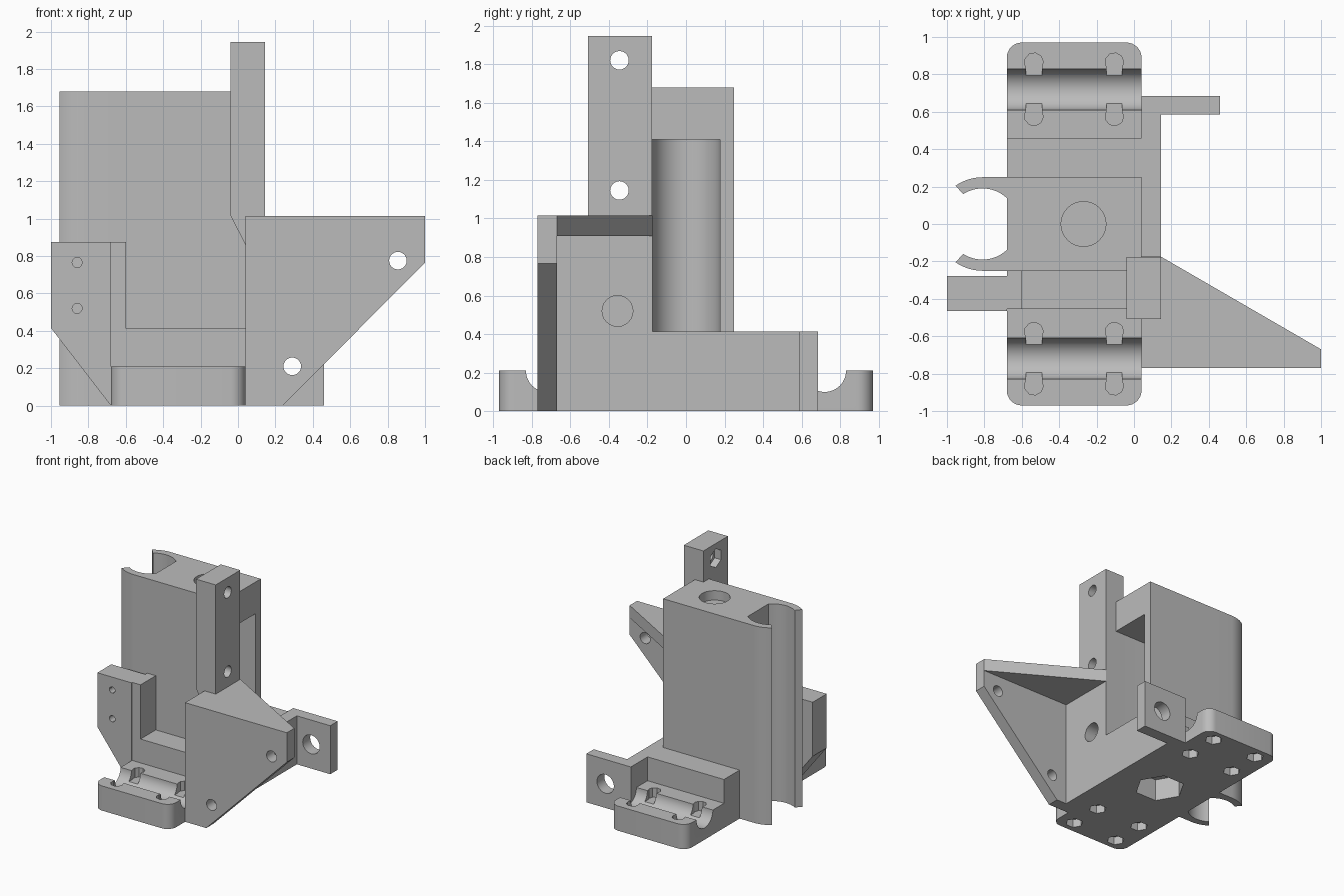
import bpy, bmesh, math
from mathutils import Vector

cube = bpy.data.objects.get("Cube")
if cube:
    bpy.data.objects.remove(cube, do_unlink=True)

grey = bpy.data.materials.new("plain grey")
grey.use_nodes = True
tone = (0.5, 0.5, 0.5, 1)
grey.diffuse_color = tone
grey.node_tree.nodes["Principled BSDF"].inputs["Base Color"].default_value = tone


def prism(name, pts, axis, lo, hi):
    """Extrude a 2D profile along x (yz profile), y (xz) or z (xy)."""
    place = {"x": lambda u, v, w: (w, u, v),
             "y": lambda u, v, w: (u, w, v),
             "z": lambda u, v, w: (u, v, w)}[axis]
    bm = bmesh.new()
    face = bm.faces.new([bm.verts.new(place(u, v, lo)) for u, v in pts])
    new = bmesh.ops.extrude_face_region(bm, geom=[face])["geom"]
    shift = Vector(place(0, 0, hi - lo))
    bmesh.ops.translate(bm, vec=shift, verts=[g for g in new if isinstance(g, bmesh.types.BMVert)])
    bmesh.ops.recalc_face_normals(bm, faces=bm.faces)
    mesh = bpy.data.meshes.new(name)
    bm.to_mesh(mesh)
    bm.free()
    mesh.materials.append(grey)
    ob = bpy.data.objects.new(name, mesh)
    bpy.context.collection.objects.link(ob)
    return ob


def rect(u0, u1, v0, v1):
    return [(u0, v0), (u1, v0), (u1, v1), (u0, v1)]


def box(name, x0, x1, y0, y1, z0, z1):
    return prism(name, rect(x0, x1, y0, y1), "z", z0, z1)


def arc(cu, cv, r, a0, a1, n):
    angles = [math.radians(a0 + (a1 - a0) * i / n) for i in range(n + 1)]
    return [(cu + r * math.cos(a), cv + r * math.sin(a)) for a in angles]


def disc(cu, cv, r, n=24):
    return arc(cu, cv, r, 0, 360, n)[:-1]


def cut(ob, pts, axis, lo, hi):
    tool = prism("cutter", pts, axis, lo, hi)
    tool.hide_render = True
    mod = ob.modifiers.new("cut", "BOOLEAN")
    mod.operation, mod.solver, mod.object = "DIFFERENCE", "EXACT", tool
    bpy.context.view_layer.objects.active = ob
    bpy.ops.object.modifier_apply(modifier=mod.name)
    bpy.data.objects.remove(tool, do_unlink=True)


L, R = -0.68, 0.04      # sides of the main footprint
RIB = 0.145             # outer face of the right wall
HOTX = -0.27            # axis of the central socket
parts = []

# Base plate with rounded corners
c = 0.08
outline = (arc(R - c, 0.97 - c, c, 0, 90, 8) + arc(L + c, 0.97 - c, c, 90, 180, 8)
           + arc(L + c, -0.97 + c, c, 180, 270, 8) + arc(R - c, -0.97 + c, c, 270, 360, 8))
base = prism("base_plate", outline, "z", 0, 0.21)
for s in (-1, 1):
    yc = s * 0.72
    # rod groove, tie channels, bolt holes and nut pockets
    cut(base, disc(yc, 0.21, 0.11, 48), "x", L - 0.1, R + 0.1)
    for x in (-0.535, -0.105):
        cut(base, rect(x - 0.042, x + 0.042, yc - 0.14, yc + 0.14), "z", 0.13, 0.3)
        for d in (-0.145, 0.145):
            cut(base, disc(x, yc + d, 0.05, 9), "z", 0.13, 0.3)
            cut(base, disc(x, yc + d, 0.07, 6), "z", -0.1, 0.07)
cut(base, disc(HOTX, 0, 0.2, 6), "z", -0.1, 0.19)
parts.append(base)

# Central body with a round-backed side window and a top socket
body = box("central_body", L, R, -0.25, 0.25, 0.21, 1.68)
w = 0.177
cut(body, arc(HOTX, 0, w, 90, 270, 24) + [(R + 0.1, -w), (R + 0.1, w)], "z", 0.41, 1.41)
cut(body, disc(HOTX, 0, 0.12, 32), "z", 1.6, 1.8)
parts.append(body)

# Two curved jaws of the open tube clamp
CX = -0.81
for s, side in ((-1, "front"), (1, "back")):
    jaw = [(L, 0.25)] + arc(CX, 0, 0.25, 90, 125, 10) + arc(CX, 0, 0.19, 123, 47, 20)
    jaw[-1] = (L, 0.139)
    parts.append(prism(side + "_clamp_jaw", [(x, s * y) for x, y in jaw], "z", 0, 1.68))

# Shoulders beside the body
parts.append(box("front_shoulder", L, R, -0.455, -0.25, 0.21, 0.413))
parts.append(box("back_shoulder", L, R, 0.25, 0.46, 0.21, 0.413))

# Front right-hand tab and its filler column
tab = prism("switch_tab", [(-1, 0.415), (L, 0), (L, 0.875), (-1, 0.875)], "y", -0.465, -0.277)
for z in (0.52, 0.765):
    cut(tab, disc(-0.86, z, 0.027, 12), "y", -0.6, -0.1)
parts.append(tab)
parts.append(box("tab_column", L, -0.6, -0.455, -0.25, 0.413, 0.875))

# Side wall and rear lug
parts.append(box("side_wall", R, RIB, -0.175, 0.685, 0, 0.413))
cut(parts[-1], rect(R - 0.1, R, 0.585, 0.8), "z", -0.1, 0.6)
lug = box("rear_lug", RIB, 0.46, 0.585, 0.685, 0, 0.413)
cut(lug, disc(0.28, 0.205, 0.08), "y", 0.5, 0.8)
parts.append(lug)

# Fan bracket: root block, front plate and top flange
root = box("bracket_root", R, RIB, -0.77, -0.175, 0, 1.015)
cut(root, disc(-0.355, 0.52, 0.08), "x", -0.1, 0.3)
parts.append(root)
plate = prism("bracket_plate", [(RIB, 0), (0.24, 0), (1, 0.765), (1, 1.015), (RIB, 1.015)],
              "y", -0.77, -0.67)
for x, z in ((0.29, 0.21), (0.855, 0.775)):
    cut(plate, disc(x, z, 0.047), "y", -1, -0.5)
parts.append(plate)
parts.append(prism("bracket_flange", [(RIB, -0.175), (RIB, -0.67), (1, -0.67)], "z", 0.91, 1.015))

# Upright post with chamfered foot, bolt holes and nut pockets
post = prism("upright_post", [(-0.04, 1.015), (R, 0.86), (R, 1.015), (RIB, 1.015),
                              (RIB, 1.945), (-0.04, 1.945)], "y", -0.507, -0.177)
for z in (1.145, 1.82):
    cut(post, disc(-0.345, z, 0.048), "x", -0.2, 0.3)
    cut(post, [(y, z + v) for v, y in disc(0, -0.345, 0.08, 6)], "x", -0.2, 0.02)
parts.append(post)

# Smooth the curves and keep the edges crisp
bpy.ops.object.select_all(action="DESELECT")
for ob in parts:
    ob.select_set(True)
bpy.context.view_layer.objects.active = base
bpy.ops.object.shade_smooth_by_angle(angle=math.radians(30))
